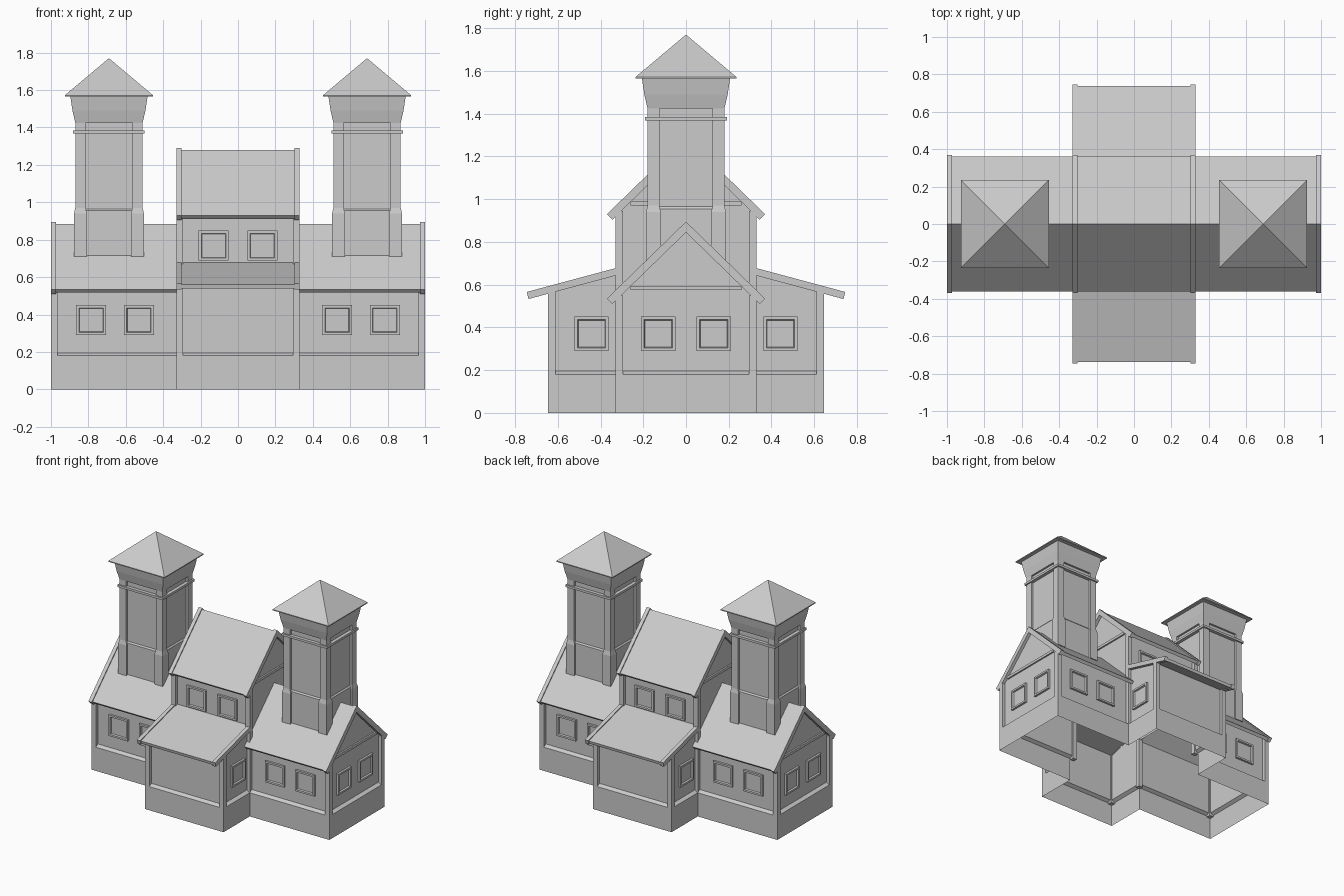
import bpy, bmesh, math
from mathutils import Matrix, Vector

if "Cube" in bpy.data.objects:
    bpy.data.objects.remove(bpy.data.objects["Cube"])

RISE = 0.395            # height of the centre roof above the wing roofs
S = 0.973               # steep roof slope


def finish(bm, name):
    bmesh.ops.recalc_face_normals(bm, faces=bm.faces)
    me = bpy.data.meshes.new(name)
    bm.to_mesh(me)
    bm.free()
    ob = bpy.data.objects.new(name, me)
    bpy.context.collection.objects.link(ob)
    return ob


def loft(name, rings, cap_start=False, cap_end=False):
    bm = bmesh.new()
    rows = [[bm.verts.new(p) for p in r] for r in rings]
    n = len(rows[0])
    for a, b in zip(rows, rows[1:]):
        for i in range(n):
            j = (i + 1) % n
            bm.faces.new((a[i], a[j], b[j], b[i]))
    if cap_start:
        bm.faces.new(rows[0])
    if cap_end:
        bm.faces.new(rows[-1])
    return finish(bm, name)


def box(name, x0, x1, y0, y1, z0, z1):
    r = [(x0, y0), (x1, y0), (x1, y1), (x0, y1)]
    return loft(name, [[(x, y, z) for x, y in r] for z in (z0, z1)], True, True)


def prism(name, profile, x0, x1):
    return loft(name, [[(x, y, z) for y, z in profile] for x in (x0, x1)], True, True)


def sheet(name, pts):
    bm = bmesh.new()
    bm.faces.new([bm.verts.new(p) for p in pts])
    return finish(bm, name)


def square(h, z, cx=0):
    return [(cx + a * h, b * h, z) for a, b in ((-1, -1), (1, -1), (1, 1), (-1, 1))]


def cross(d, z):
    a, b, c = 1 - d, 0.33 - d, 0.645 - d
    q = [(a, -b), (a, b), (b, b), (b, c), (-b, c), (-b, b),
         (-a, b), (-a, -b), (-b, -b), (-b, -c), (b, -c), (b, -b)]
    return [(x, y, z) for x, y in q]


def chevron(top, half, t):
    # roof section with ends cut square to the slope
    k = math.hypot(1, S)
    ey, ez = half, top - S * half
    iy, iz = ey - t * S / k, ez - t / k
    return [(0, top), (ey, ez), (iy, iz), (0, top - t * k), (-iy, iz), (-ey, ez)]


def window(name, pos, angle):
    m = Matrix.Translation(pos) @ Matrix.Rotation(angle, 4, 'Z')
    rings = []
    for h, d in ((.08, 0), (.08, .016), (.066, .016), (.062, .004)):
        rings.append([m @ Vector((a * h, -d, b * h))
                      for a, b in ((-1, -1), (1, -1), (1, 1), (-1, 1))])
    loft(name, rings, cap_end=True)


# plinth and lower walls, open underneath
loft("plinth", [cross(0, 0), cross(0, .18), cross(.025, .195)])
loft("lower_walls", [cross(.025, .195), cross(.025, .555)])

# tall centre walls
loft("centre_walls", [square(.305, .555), square(.305, .95)])

# centre roof with bargeboards
prism("centre_roof", chevron(.885 + RISE, .36, .025), -.31, .31)

for s in (-1, 1):
    lo = lambda a, b: sorted((s * a, s * b))
    # gable walls
    for nm, x, dz in (("wing", .975, 0), ("centre", .305, RISE)):
        sheet(nm + "_gable", [(s * x, -.305, .555 + dz), (s * x, .305, .555 + dz),
                              (s * x, 0, .86 + dz)])
        x1 = x + .025
        prism(nm + "_bargeboard", chevron(.895 + dz, .37, .036), *lo(x1 - .028, x1))
        box(nm + "_tie_beam", *lo(x - .005, x + .012), -.26, .26, .575 + dz, .595 + dz)
    # wing roof
    prism("wing_roof", chevron(.885, .36, .025), *lo(.305, .98))

    # lean-to roof, its edge boards and upper side walls
    prism("lean_to_roof", [(s * .305, .677), (s * .738, .561), (s * .733, .539),
                           (s * .305, .655)], -.31, .31)
    for e in (-1, 1):
        prism("lean_to_edge_board", [(s * .32, .68), (s * .745, .566),
                                     (s * .737, .533), (s * .32, .645)],
              *sorted((e * .302, e * .33)))
        sheet("lean_to_side_wall", [(e * .305, s * .305, .555), (e * .305, s * .62, .555),
                                    (e * .305, s * .62, .58), (e * .305, s * .305, .66)])
    sheet("lean_to_front_top", [(-.305, s * .62, .555), (.305, s * .62, .555),
                                (.305, s * .62, .58), (-.305, s * .62, .58)])

    # corner posts
    for e in (-1, 1):
        for nm, x, y, top in (("wing_post", 1, .33, .55), ("lean_to_post", .33, .645, .565),
                              ("centre_post", .33, .33, .945)):
            box(nm, *lo(x - .035, x), *sorted((e * (y - .035), e * y)), .17, top)

    # windows
    face = 0 if s < 0 else math.pi
    for x in (-.785, -.53, .53, .785):
        window("wing_window", (x, s * .305, .37), face)
    for o in (-.13, .13):
        window("upper_window", (o, s * .305, .768), face)
        window("gable_window", (s * .975, o, .37), s * math.pi / 2)
    for y in (-.442, .442):
        window("lean_to_window", (s * .305, y, .37), s * math.pi / 2)

    # tower shaft, posts, band, flared head and roof
    cx = s * .69
    loft("tower_shaft", [square(h, z, cx) for h, z in
                         ((.174, .71), (.174, .955), (.165, .965), (.165, 1.425))])
    for a in (-1, 1):
        for b in (-1, 1):
            rings = []
            for o, z in ((.187, .71), (.187, .94), (.18, .97), (.18, 1.425)):
                i = .305 - o
                rings.append([(cx + a * p, b * q, z) for p, q in
                              ((i, i), (o, i), (o, o), (i, o))])
            loft("tower_post", rings, True, True)
    loft("tower_band", [square(h, z, cx) for h, z in
                        ((.165, 1.368), (.191, 1.368), (.191, 1.385), (.165, 1.385))])
    loft("tower_head", [square(h, z, cx) for h, z in
                        ((.165, 1.425), (.18, 1.425), (.195, 1.49), (.207, 1.57))], True)
    loft("tower_roof", [square(.236, 1.565, cx), square(.236, 1.572, cx),
                        square(.0005, 1.77, cx)], True, True)
